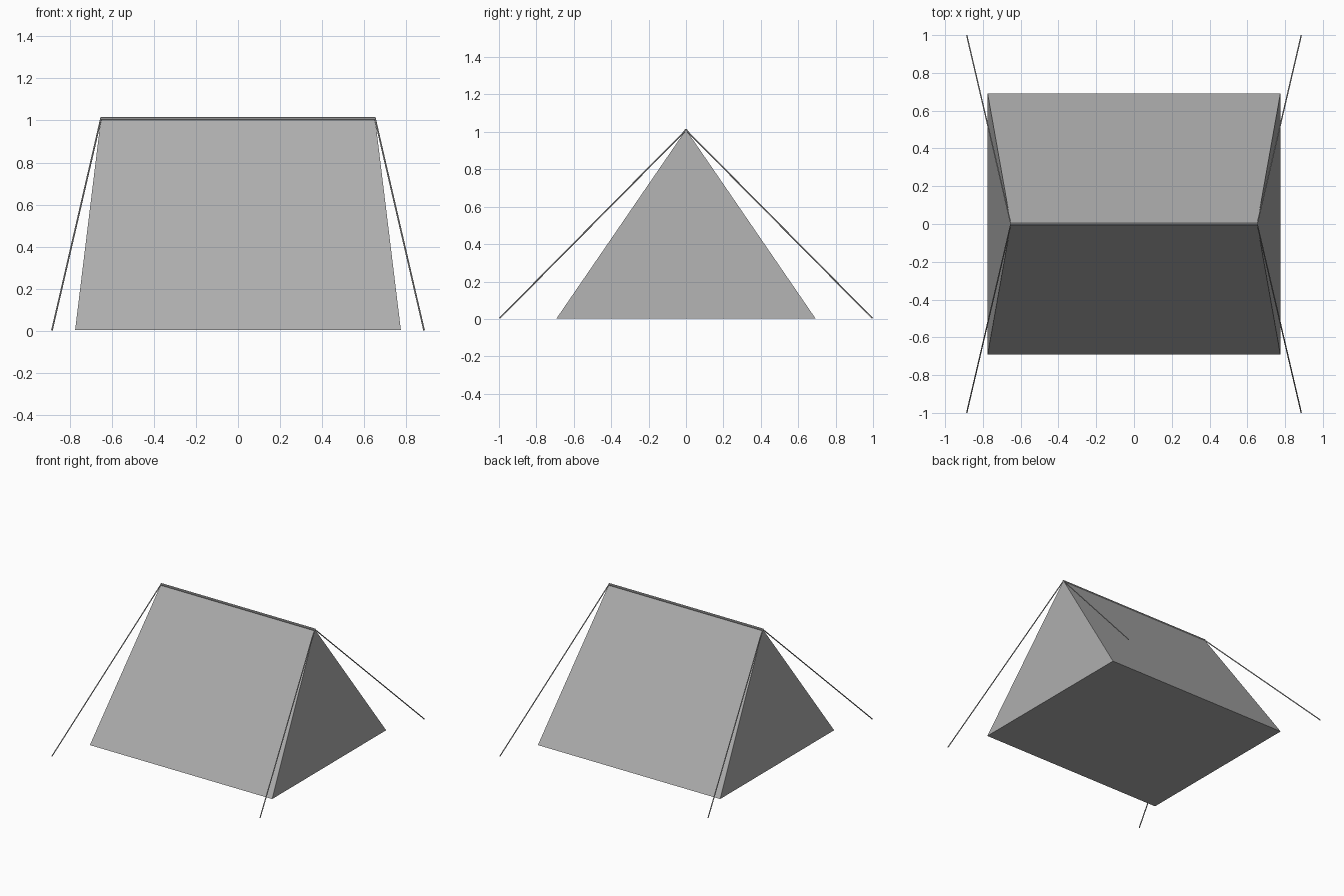
import bpy
from mathutils import Vector

if "Cube" in bpy.data.objects:
    bpy.data.objects.remove(bpy.data.objects["Cube"])

BASE_Z, TOP_Z = 0.003, 1.012
HALF_RIDGE = 0.652

# Mid-grey cloth and rope colour
grey = bpy.data.materials.new("grey")
grey.diffuse_color = (0.42, 0.42, 0.42, 1)
grey.use_nodes = True
grey.node_tree.nodes["Principled BSDF"].inputs["Base Color"].default_value = grey.diffuse_color


def wedge(name, half_base, half_ridge, half_depth, z0, z1):
    """Ridge-roof prism: rectangular base rising to a line along x."""
    b, r, d = half_base, half_ridge, half_depth
    verts = [(-b, -d, z0), (b, -d, z0), (b, d, z0), (-b, d, z0),
             (-r, 0, z1), (r, 0, z1)]
    faces = [(0, 3, 2, 1), (0, 1, 5, 4), (2, 3, 4, 5), (1, 2, 5), (3, 0, 4)]
    mesh = bpy.data.meshes.new(name)
    mesh.from_pydata(verts, [], faces)
    mesh.materials.append(grey)
    obj = bpy.data.objects.new(name, mesh)
    bpy.context.collection.objects.link(obj)


def rod(name, start, end, radius, sides):
    start, end = Vector(start), Vector(end)
    axis = end - start
    bpy.ops.mesh.primitive_cylinder_add(
        vertices=sides, radius=radius, depth=axis.length, location=(start + end) / 2,
        rotation=axis.to_track_quat('Z', 'Y').to_euler())
    bpy.context.object.name = name
    bpy.context.object.data.materials.append(grey)


# Canvas body with closed ends and floor
wedge("tent_canvas", 0.775, HALF_RIDGE, 0.692, BASE_Z, TOP_Z)

# Thin pole along the ridge
rod("ridge_pole", (-HALF_RIDGE - 0.002, 0, 1.007), (HALF_RIDGE + 0.002, 0, 1.007), 0.009, 8)

# Four guy ropes from the ridge ends to the ground
for sx, x_name in ((-1, "left"), (1, "right")):
    for sy, y_name in ((-1, "front"), (1, "back")):
        rope_end = (sx * 0.885, sy * 0.997, 0.003)
        rod(f"{y_name}_{x_name}_guy_rope", (sx * HALF_RIDGE, 0, 1.01), rope_end, 0.004, 6)
